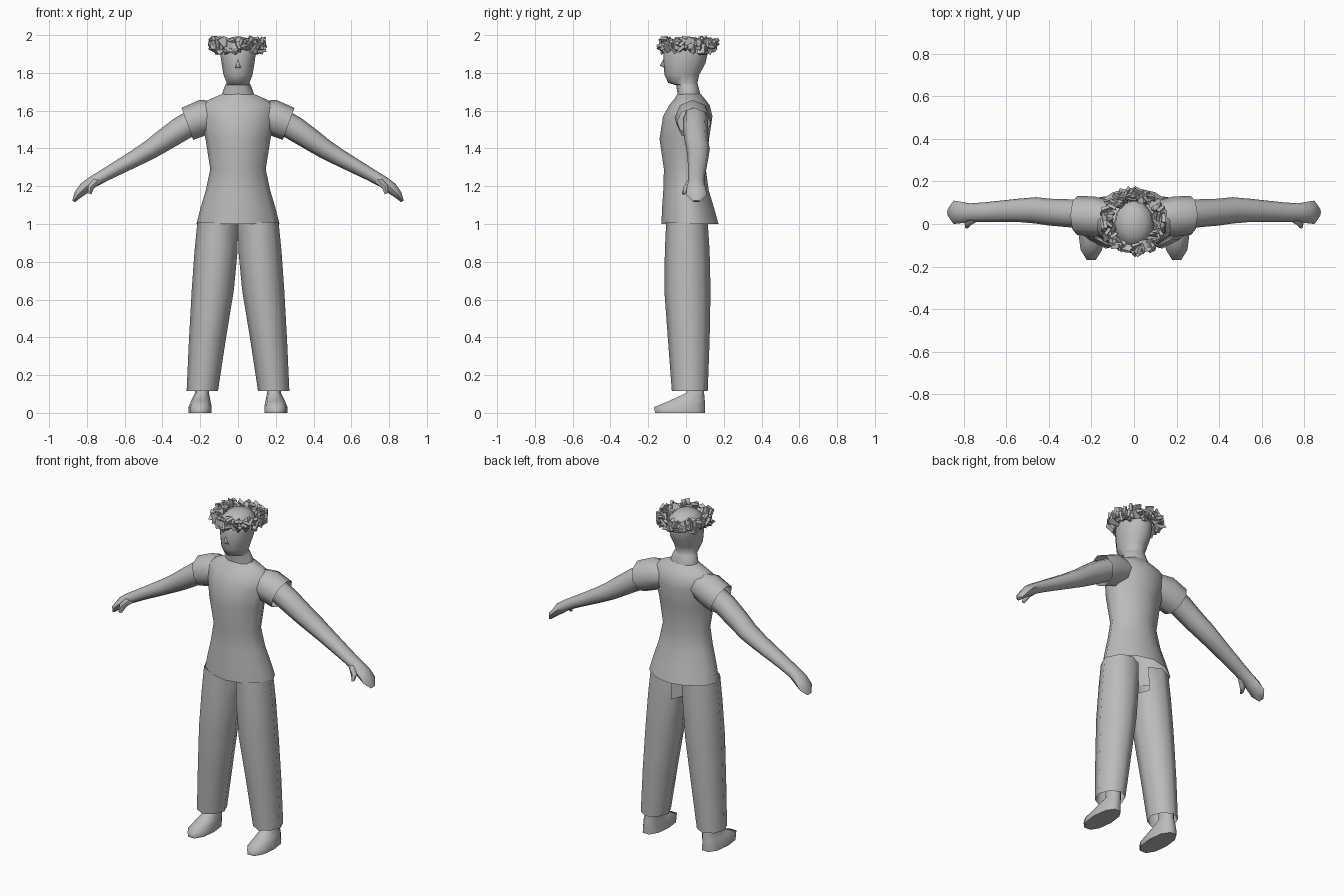
import bpy, bmesh, math, random
from mathutils import Vector, Euler

if "Cube" in bpy.data.objects:
    bpy.data.objects.remove(bpy.data.objects["Cube"])

random.seed(4)
grey = bpy.data.materials.new("plain grey")
grey.diffuse_color = (0.5, 0.5, 0.5, 1)
grey.use_nodes = True
grey.node_tree.nodes["Principled BSDF"].inputs["Base Color"].default_value = grey.diffuse_color


def finish(name, bm, angle=60, smooth=True):
    bmesh.ops.recalc_face_normals(bm, faces=bm.faces)
    me = bpy.data.meshes.new(name)
    bm.to_mesh(me)
    bm.free()
    me.materials.append(grey)
    ob = bpy.data.objects.new(name, me)
    bpy.context.collection.objects.link(ob)
    if smooth:
        bpy.ops.object.select_all(action='DESELECT')
        ob.select_set(True)
        bpy.context.view_layer.objects.active = ob
        bpy.ops.object.shade_smooth_by_angle(angle=math.radians(angle))
    return ob


def loft(bm, rings, n=12, power=2.0, caps=(False, False)):
    """Skin a list of (centre, half axis u, half axis v) rounded sections."""
    def p(t):
        return math.copysign(abs(t) ** (2 / power), t) if abs(t) > 1e-6 else 0
    loops = []
    for c, u, v in rings:
        c, u, v = Vector(c), Vector(u), Vector(v)
        ts = [2 * math.pi * i / n for i in range(n)]
        loops.append([bm.verts.new(c + u * p(math.cos(t)) + v * p(math.sin(t))) for t in ts])
    for a, b in zip(loops, loops[1:]):
        for i in range(n):
            j = (i + 1) % n
            bm.faces.new((a[i], a[j], b[j], b[i]))
    for flag, loop in zip(caps, (loops[0], loops[-1])):
        if flag:
            bm.faces.new(loop)


def level(z, x0, x1, y0, y1):
    """Horizontal section from its extents."""
    return (((x0 + x1) / 2, (y0 + y1) / 2, z), ((x1 - x0) / 2, 0, 0), (0, (y1 - y0) / 2, 0))


def limb(s, x, y, z, ry, r, deg):
    """Section of an arm that slopes down by deg on side s."""
    a = math.radians(deg)
    return ((s * x, y, z), (0, ry, 0), (s * r * math.sin(a), 0, r * math.cos(a)))


# shirt body
bm = bmesh.new()
loft(bm, [level(z, -w, w, f, b) for z, w, f, b in (
    (1.00, .22, -.13, .172), (1.08, .20, -.127, .15), (1.18, .17, -.12, .12),
    (1.29, .147, -.117, .105), (1.45, .172, -.14, .122), (1.57, .20, -.122, .14),
    (1.63, .20, -.088, .125), (1.662, .145, -.062, .10), (1.688, .085, -.045, .078))],
    n=12, power=1.75)
finish("shirt_body", bm)

# head and neck
bm = bmesh.new()
loft(bm, [level(z, -w, w, f, b) for z, w, f, b in (
    (1.66, .088, -.045, .078), (1.69, .084, -.045, .075), (1.735, .068, -.052, .064),
    (1.747, .06, -.094, .06), (1.79, .077, -.114, .07), (1.85, .087, -.12, .103),
    (1.90, .094, -.12, .114), (1.95, .088, -.105, .108), (1.982, .055, -.06, .068),
    (1.992, .015, -.015, .02))], n=12, power=2.0, caps=(False, True))
finish("head", bm)

# nose
bm = bmesh.new()
pts = [(0, -.112, 1.885), (0, -.139, 1.838), (-.02, -.106, 1.822), (.02, -.106, 1.822)]
bmesh.ops.convex_hull(bm, input=[bm.verts.new(q) for q in pts])
finish("nose", bm, angle=150)

for s, side in ((-1, "right"), (1, "left")):
    # sleeve
    bm = bmesh.new()
    loft(bm, [limb(s, .09, .03, 1.58, .075, .07, 5),
              limb(s, .19, .035, 1.562, .095, .096, 8),
              limb(s, .268, .04, 1.53, .091, .09, 20)], n=8)
    finish(side + "_sleeve", bm)

    # arm with mitten hand
    bm = bmesh.new()
    loft(bm, [limb(s, *q) for q in (
        (.20, .05, 1.56, .065, .066, 30), (.30, .05, 1.505, .066, .066, 33),
        (.40, .056, 1.438, .063, .058, 33), (.46, .064, 1.397, .062, .052, 33),
        (.54, .064, 1.35, .055, .045, 31), (.70, .056, 1.262, .046, .034, 30),
        (.77, .054, 1.222, .043, .031, 35), (.81, .054, 1.192, .05, .032, 48),
        (.847, .055, 1.155, .055, .022, 52), (.871, .055, 1.12, .02, .008, 55))],
        n=8, caps=(False, True))
    # thumb
    loft(bm, [limb(s, .74, .04, 1.235, .03, .024, 40),
              limb(s, .78, .008, 1.195, .022, .02, 60),
              limb(s, .785, -.012, 1.16, .01, .01, 70)], n=6, caps=(True, True))
    finish(side + "_arm", bm)

    # trouser leg, open on the inside above the crotch
    bm = bmesh.new()
    loft(bm, [level(z, min(s * a, s * b), max(s * a, s * b), f, k) for z, a, b, f, k in (
        (.115, .106, .272, -.075, .115), (.38, .066, .26, -.095, .125),
        (.65, .022, .245, -.115, .13), (.86, .002, .23, -.112, .125),
        (1.01, 0, .215, -.105, .115))], n=8, power=1.8)
    inner = [f for f in bm.faces if f.calc_center_median().z > .87
             and abs(f.calc_center_median().x) < .06 and f.calc_center_median().y > 0]
    bmesh.ops.delete(bm, geom=inner, context='FACES')
    finish(side + "_trouser_leg", bm)

    # foot rising from a flat sole to the ankle
    bm = bmesh.new()
    loft(bm, [level(z, min(s * a, s * b), max(s * a, s * b), f, k) for z, a, b, f, k in (
        (0, .139, .262, -.17, .106), (.03, .139, .262, -.175, .106),
        (.065, .146, .248, -.09, .104), (.105, .154, .228, -.002, .098),
        (.2, .155, .228, .0, .095))], n=10, power=2.2, caps=(True, False))
    finish(side + "_foot", bm)

# leafy wreath: a ring of crumpled tilted leaves
bm = bmesh.new()
count = 90
for i in range(count):
    t = 2 * math.pi * (i + random.random() * .6) / count
    rad = .126 + random.uniform(-.012, .012)
    c = Vector((rad * math.cos(t), .01 + rad * math.sin(t), 1.945 + random.uniform(-.02, .02)))
    rot = Euler([random.uniform(0, 6.28) for _ in range(3)])
    for v in bmesh.ops.create_cube(bm, size=1)["verts"]:
        q = Vector((v.co.x * .056, v.co.y * .042, v.co.z * .016)) * random.uniform(.75, 1.15)
        q.rotate(rot)
        v.co = c + q
        v.co.z = min(max(v.co.z, 1.895), 1.995)
# tallest leaf tip at the front of the crown
tip = max(bm.verts, key=lambda v: v.co.z)
tip.co.z = 2.0
finish("wreath", bm, smooth=False)
